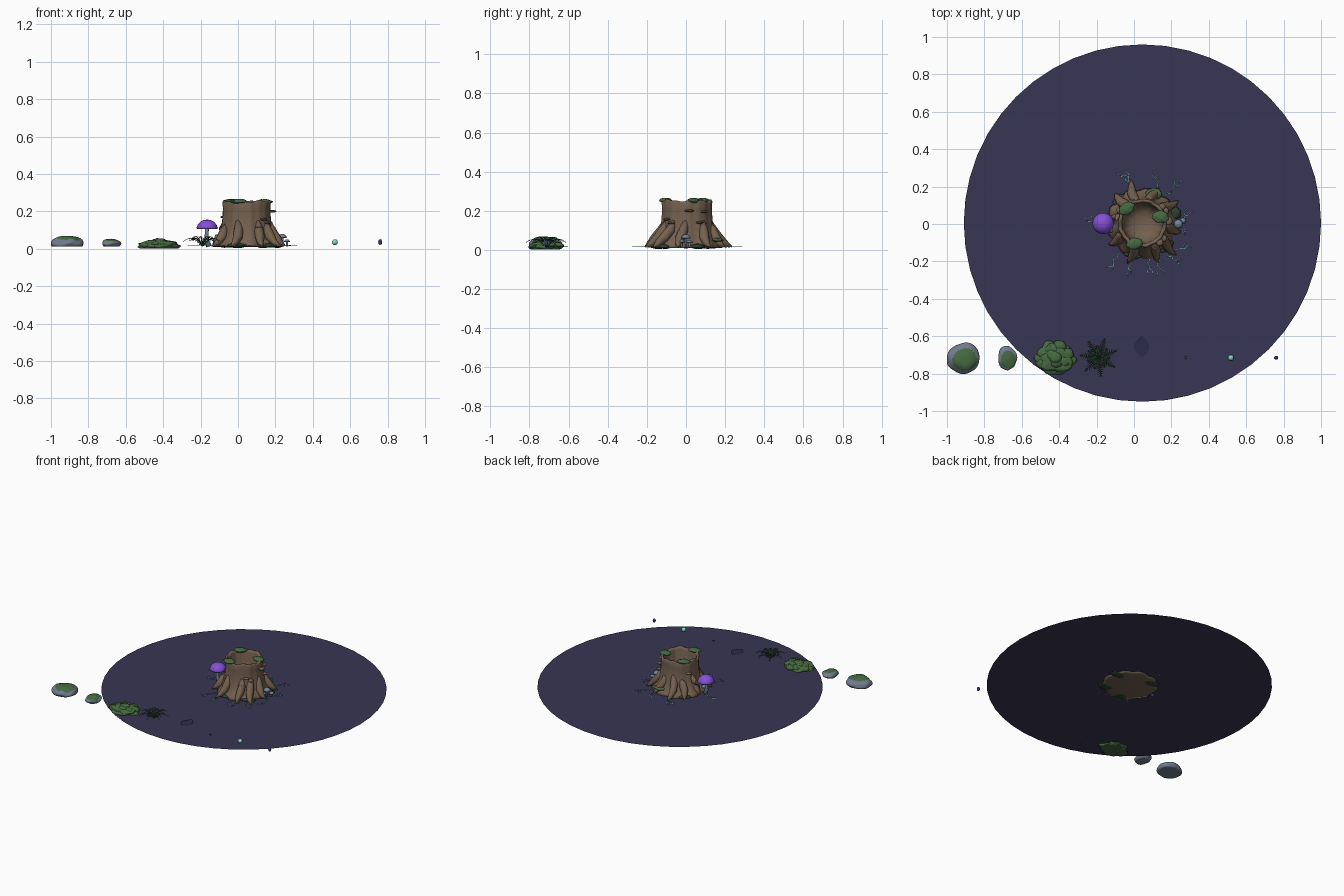
import bpy, bmesh, math, random
from mathutils import Vector, noise

if "Cube" in bpy.data.objects:
    bpy.data.objects.remove(bpy.data.objects["Cube"])

random.seed(4)
CX, CY, GZ = 0.045, 0.005, 0.014   # stump centre and ground height


def mat(name, hexcol):
    m = bpy.data.materials.new(name)
    c = [int(hexcol[i:i + 2], 16) / 255 for i in (0, 2, 4)]
    m.diffuse_color = [((v + 0.055) / 1.055) ** 2.4 if v > 0.04 else v / 12.92 for v in c] + [1]
    m.use_nodes = True
    m.node_tree.nodes["Principled BSDF"].inputs["Base Color"].default_value = m.diffuse_color
    return m


GROUND, BARK = mat("dusk_ground", "383553"), mat("bark_brown", "74604F")
MOSS, FERN = mat("moss_green", "456940"), mat("fern_green", "2A4530")
ROCK, CAP = mat("rock_grey", "717A8E"), mat("cap_purple", "8450D6")
GLOW, STEM = mat("glow_teal", "86D8C6"), mat("stem_blue_grey", "71869A")
SEED, LEAF = mat("seed_violet", "43307F"), mat("leaf_indigo", "2C2A4A")


def finish(name, bm, *mats, smooth=True):
    bmesh.ops.recalc_face_normals(bm, faces=bm.faces)
    me = bpy.data.meshes.new(name)
    bm.to_mesh(me)
    bm.free()
    for m in mats:
        me.materials.append(m)
    for p in me.polygons:
        p.use_smooth = smooth
    ob = bpy.data.objects.new(name, me)
    bpy.context.collection.objects.link(ob)
    return ob


def add_tube(bm, pts, radii, sides=8):
    """Capped tube through points with a radius at each point."""
    pts = [Vector(p) for p in pts]
    rings = []
    for i, p in enumerate(pts):
        d = (pts[min(i + 1, len(pts) - 1)] - pts[max(i - 1, 0)]).normalized()
        ref = Vector((0, 0, 1)) if abs(d.z) < 0.9 else Vector((1, 0, 0))
        u = d.cross(ref).normalized()
        v = u.cross(d)
        rings.append([bm.verts.new(p + radii[i] * (math.cos(a) * u + math.sin(a) * v))
                      for a in (2 * math.pi * k / sides for k in range(sides))])
    for r0, r1 in zip(rings, rings[1:]):
        for k in range(sides):
            bm.faces.new((r0[k], r0[(k + 1) % sides], r1[(k + 1) % sides], r1[k]))
    bm.faces.new(rings[0])
    bm.faces.new(rings[-1])


def add_blob(bm, loc, size, lump=0.0, freq=2.0, sub=3, zmin=None, turn=0.0):
    """Ellipsoid with noise lumps, optionally flattened below zmin."""
    vs = bmesh.ops.create_icosphere(bm, subdivisions=sub, radius=1)["verts"]
    for v in vs:
        n = v.co.copy()
        p = n * (1 + lump * noise.noise(n * freq + Vector(loc) * 9))
        x, y, z = p.x * size[0], p.y * size[1], p.z * size[2]
        c, s = math.cos(turn), math.sin(turn)
        v.co = (loc[0] + x * c - y * s, loc[1] + x * s + y * c, loc[2] + z)
        if zmin is not None:
            v.co.z = max(v.co.z, zmin)


def lathe(name, prof, loc, m, seg=24, wobble=None):
    """Revolved profile of (r, z); ends with r = 0 close to a point."""
    bm = bmesh.new()
    rings = []
    for r, z in prof:
        if r == 0:
            rings.append([bm.verts.new((loc[0], loc[1], loc[2] + z))] * seg)
            continue
        ring = []
        for k in range(seg):
            a = 2 * math.pi * k / seg
            rr, zz = wobble(r, z, a) if wobble else (r, z)
            ring.append(bm.verts.new((loc[0] + rr * math.cos(a), loc[1] + rr * math.sin(a), loc[2] + zz)))
        rings.append(ring)
    for r0, r1 in zip(rings, rings[1:]):
        for k in range(seg):
            j = (k + 1) % seg
            bm.faces.new(list(dict.fromkeys((r0[k], r0[j], r1[j], r1[k]))))
    return finish(name, bm, m)


# Ground disc
bm = bmesh.new()
bmesh.ops.create_circle(bm, cap_ends=True, segments=48, radius=0.955)
bmesh.ops.translate(bm, verts=bm.verts, vec=(CX, CY, GZ))
finish("ground_disc", bm, GROUND, smooth=False)


# Hollow stump with ridged bark and ragged rim
def bark(r, z, a):
    ridge = 0.045 * math.cos(9 * a + 0.5) * max(0.25, 1 - z / 0.15) + 0.012 * math.sin(17 * a)
    rim = 0.005 * math.sin(5 * a) + 0.003 * math.sin(11 * a) if z > 0.2 else 0
    return r * (1 + ridge), z + rim


lathe("stump", [(0, 0.009), (0.16, 0.009), (0.186, 0.012), (0.172, 0.03), (0.152, 0.06), (0.138, 0.1),
                (0.13, 0.15), (0.126, 0.21), (0.129, 0.245), (0.125, 0.253), (0.114, 0.252),
                (0.109, 0.235), (0.105, 0.17), (0.09, 0.12), (0.055, 0.095), (0, 0.088)],
      (CX, CY, 0), BARK, 72, bark)

# Roots flaring from the trunk to pointed tips
bm = bmesh.new()
for tx, ty in ((-0.015, 0.235), (-0.10, 0.165), (0.13, 0.195), (0.235, 0.125), (0.252, -0.04),
               (0.225, -0.165), (0.13, -0.205), (-0.035, -0.21), (-0.135, -0.11), (-0.135, 0.04)):
    d = Vector((tx - CX, ty - CY, 0))
    R, a = d.length, math.atan2(d.y, d.x)
    pts = []
    for t, z in ((0.0, 0.15), (0.2, 0.1), (0.45, 0.062), (0.75, 0.032), (1.0, 0.016)):
        r = 0.115 + (R - 0.115) * t
        b = a + 0.16 * math.sin(3 * t + 7 * tx) * (1 - t)
        pts.append((CX + r * math.cos(b), CY + r * math.sin(b), z))
    add_tube(bm, pts, (0.014, 0.025, 0.026, 0.017, 0.003), 10)
for v in bm.verts:
    v.co.z = max(v.co.z, 0.012)
finish("roots", bm, BARK)

# Shelf fungi on the right-hand bark
bm = bmesh.new()
for deg, z, s in ((5, 0.2, 0.024), (-48, 0.157, 0.02), (-36, 0.138, 0.02), (-62, 0.115, 0.02),
                  (40, 0.195, 0.018), (28, 0.14, 0.02), (150, 0.17, 0.02)):
    a = math.radians(deg)
    add_blob(bm, (CX + 0.138 * math.cos(a), CY + 0.138 * math.sin(a), z), (s, s, 0.007), sub=2)
finish("shelf_fungi", bm, BARK)

# Moss on the rim and around the base
bm = bmesh.new()
for x, y, z, t in ((-0.04, 0.083, 0.253, 0.5), (0.142, 0.038, 0.252, -0.2), (0.003, -0.105, 0.254, 0)):
    add_blob(bm, (x, y, z), (0.043, 0.031, 0.013), 0.25, turn=t)
add_blob(bm, (0.105, 0.16, 0.05), (0.045, 0.03, 0.012), 0.25)
finish("rim_moss", bm, MOSS)
bm = bmesh.new()
for x, y in ((-0.05, 0.12), (0.15, -0.11), (0.0, -0.145), (0.19, 0.06)):
    add_blob(bm, (x, y, 0.018), (0.06, 0.04, 0.013), 0.25)
finish("base_moss", bm, FERN)

# Large mushroom
bm = bmesh.new()
add_tube(bm, [(-0.155, 0, 0.012), (-0.168, 0, 0.05), (-0.167, 0, 0.085), (-0.165, 0, 0.12)],
         (0.015, 0.012, 0.01, 0.01), 12)
finish("mushroom_stem", bm, STEM)
cap = [(0, 0.052), (0.018, 0.05), (0.036, 0.041), (0.05, 0.025), (0.057, 0.009),
       (0.054, 0.002), (0.035, 0.006), (0, 0.01)]
lathe("mushroom_cap", cap, (-0.165, 0.003, 0.104), CAP)

# Small grey mushrooms
bm = bmesh.new()
for x, y, z, s in ((0.237, 0.0, 0.058, 0.42), (0.262, 0.018, 0.036, 0.28),
                   (0.225, -0.022, 0.038, 0.28), (-0.125, -0.03, 0.042, 0.28)):
    add_tube(bm, [(x, y, 0.012), (x, y, z + 0.008)], (0.006, 0.005), 8)
    lathe("small_cap", [(r * s, h * s) for r, h in cap], (x, y, z), STEM, 16)
finish("small_stems", bm, STEM)

# Glowing threads spreading zigzag over the ground
bm = bmesh.new()
for x0, y0, x1, y1 in ((-0.03, 0.21, -0.085, 0.28), (-0.02, 0.2, -0.05, 0.29), (0.14, 0.18, 0.11, 0.285),
                       (0.18, 0.16, 0.25, 0.235), (0.22, 0.0, 0.32, 0.06), (0.22, -0.02, 0.28, -0.05),
                       (0.2, -0.14, 0.305, -0.12), (0.18, -0.16, 0.25, -0.22), (0.14, -0.19, 0.13, -0.275),
                       (0.09, -0.19, 0.06, -0.26), (-0.02, -0.18, -0.04, -0.275), (-0.07, -0.16, -0.14, -0.24),
                       (-0.13, 0.0, -0.27, 0.04)):
    a, b = Vector((x0, y0, 0.016)), Vector((x1, y1, 0.016))
    side = Vector((y0 - y1, x1 - x0, 0)).normalized()
    pts = [a.lerp(b, i / 7) + side * random.uniform(-0.014, 0.014) for i in range(8)]
    add_tube(bm, pts, [0.0026 - 0.0002 * i for i in range(8)], 5)
    k = pts[4]
    add_tube(bm, [k, k + side * 0.02 + (b - a) * 0.12, k + side * 0.026 + (b - a) * 0.3], (0.002, 0.0018, 0.001), 5)
finish("glow_threads", bm, GLOW)

# Two rocks with mossy tops
for name, x, sx, sy, top, mx in (("large_rock", -0.913, 0.087, 0.081, 0.07, 0.008),
                                 ("small_rock", -0.678, 0.051, 0.064, 0.054, 0.006)):
    bm = bmesh.new()
    add_blob(bm, (x, -0.717, 0.028), (sx, sy, top - 0.028), 0.12, 1.5, 4, 0.011)
    for f in bm.faces:
        c = f.calc_center_median()
        d = math.hypot((c.x - x - mx) / sx, (c.y + 0.725) / sy)
        wave = 0.08 * noise.noise(c * 45)
        f.material_index = int(c.z > 0.03 and d < 0.75 + wave)
    finish(name, bm, ROCK, MOSS)

# Lumpy moss clump
bm = bmesh.new()
add_blob(bm, (-0.425, -0.717, 0.017), (0.105, 0.08, 0.032), 0.3, 2.2, 4, 0.001)
for i in range(13):
    a, r = i * 2.4, 0.27 * math.sqrt(i)
    add_blob(bm, (-0.42 + 0.085 * r * math.cos(a), -0.712 + 0.066 * r * math.sin(a), 0.04 - 0.02 * r),
             (0.036, 0.033, 0.019), 0.3, 2, 2, 0.003)
finish("moss_clump", bm, MOSS)

# Fern: arched fronds with paired leaflets
bm = bmesh.new()
for i in range(14):
    a = math.radians(20 + i * 360 / 7 + (26 if i >= 7 else 0))
    L, H = (0.105, 0.042) if i < 7 else (0.065, 0.052)
    out, side = Vector((math.cos(a), math.sin(a), 0)), Vector((-math.sin(a), math.cos(a), 0))
    spine = [Vector((-0.19, -0.713, 0.014 + H * math.sin(t * 2.6 / 10))) + out * L * t / 10 for t in range(11)]
    add_tube(bm, spine, [0.0025 - 0.00018 * t for t in range(11)], 4)
    for t in range(1, 10):
        w = 0.023 * math.sin(math.pi * (t + 1.5) / 12)
        for s in (-1, 1):
            tip = spine[t] + side * s * w + out * 0.009 - Vector((0, 0, 0.004))
            bm.faces.new([bm.verts.new(p) for p in (spine[t] - out * 0.004, spine[t] + out * 0.004, tip)])
finish("fern", bm, FERN, smooth=False)

# Fallen leaf, slightly folded along its midrib
bm = bmesh.new()
N = 8
rows = [[bm.verts.new((0.041 + s * 0.041 * math.sin(math.pi * i / N) ** 0.9, -0.715 + 0.118 * i / N,
                       0.017 + 0.003 * abs(s))) for s in (-1, 0, 1)] for i in range(N + 1)]
for r0, r1 in zip(rows, rows[1:]):
    for k in (0, 1):
        bm.faces.new((r0[k], r0[k + 1], r1[k + 1], r1[k]))
bmesh.ops.remove_doubles(bm, verts=bm.verts, dist=0.003)
finish("fallen_leaf", bm, LEAF)

# Twig chip, glowing orb and seed in a row
for name, x, z, size, m in (("twig_chip", 0.277, 0.018, (0.008, 0.007, 0.003), FERN),
                            ("glow_orb", 0.518, 0.035, (0.016, 0.016, 0.016), GLOW),
                            ("seed", 0.76, 0.036, (0.011, 0.01, 0.016), SEED)):
    bm = bmesh.new()
    add_blob(bm, (x, -0.715, z), size, sub=2)
    finish(name, bm, m)
